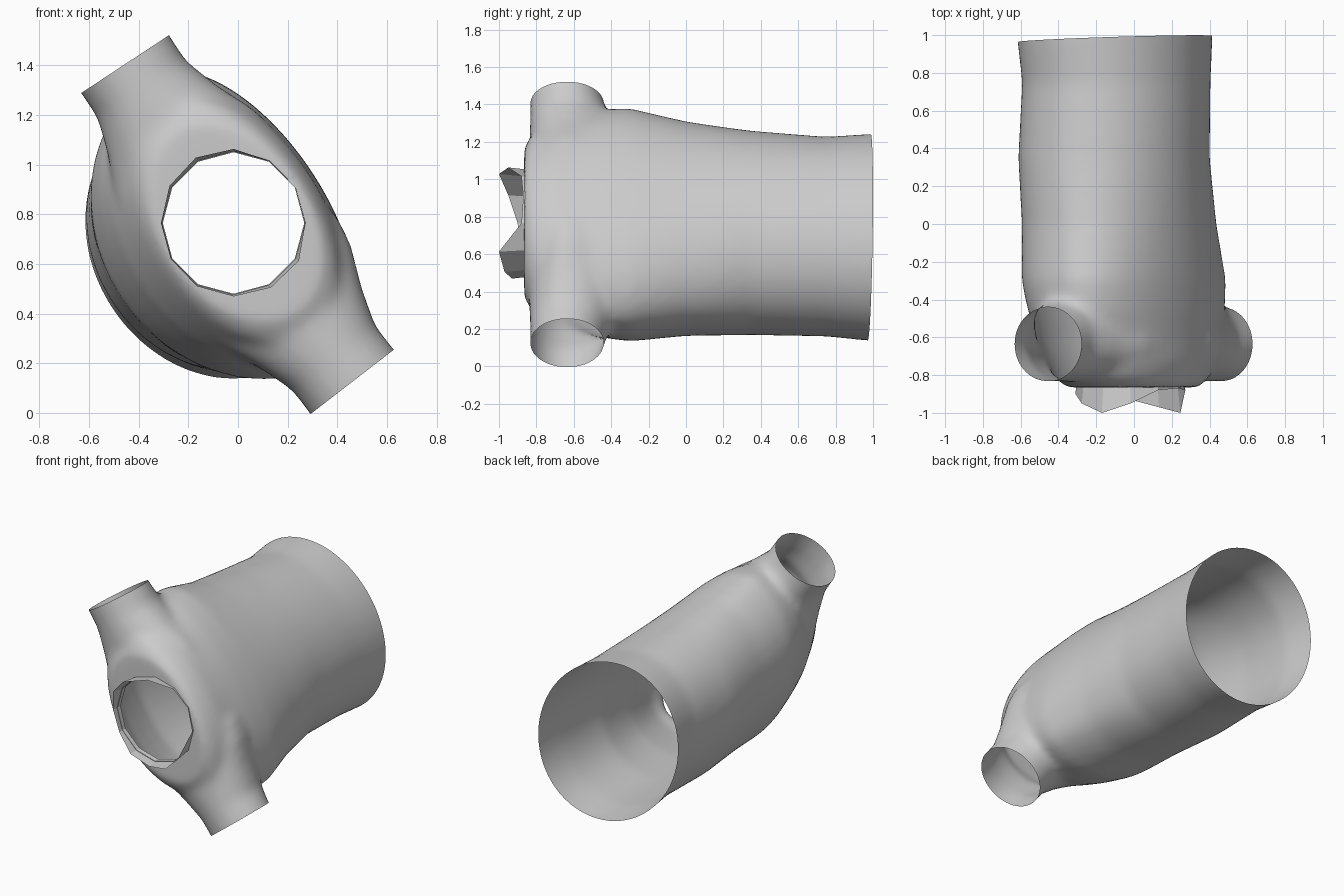
import bpy, bmesh, math
from mathutils import Vector

if "Cube" in bpy.data.objects:
    bpy.data.objects.remove(bpy.data.objects["Cube"])

LONG = Vector((-.55, 0, .835)).normalized()    # towards the upper branch
WIDE = Vector((LONG.z, 0, -LONG.x))            # across, towards upper right


def loft(bm, rings):
    """Closed solid skinned through equal-length rings of points."""
    loops = [[bm.verts.new(p) for p in ring] for ring in rings]
    n = len(loops[0])
    for a, b in zip(loops, loops[1:]):
        for i in range(n):
            bm.faces.new((a[i], a[(i + 1) % n], b[(i + 1) % n], b[i]))
    bm.faces.new(loops[0])
    bm.faces.new(loops[-1])


def body_ring(y, cx, cz, long, right, left, n=48):
    """Slanted oval with different depth on its two flanks."""
    pts = []
    for i in range(n):
        t = math.tau * i / n
        s = math.sin(t)
        pts.append(Vector((cx, y, cz)) + LONG * long * math.cos(t)
                   + WIDE * s * (right if s > 0 else left))
    return pts


def branch_rings(centre, normal, n=32):
    """Flared side branch ending at centre, running a little past it."""
    side = Vector((-normal.z, 0, normal.x))
    rings = []
    for s, r, front, back in ((-.56, .36, .18, .36), (-.44, .335, .19, .36),
                              (-.28, .265, .205, .30), (-.12, .213, .20, .235),
                              (0, .215, .20, .195), (.14, .22, .20, .18)):
        ring = []
        for i in range(n):
            t = math.tau * i / n
            v = math.sin(t)
            ring.append(centre + normal * s + side * r * math.cos(t)
                        + Vector((0, v * (back if v > 0 else front), 0)))
        rings.append(ring)
    return rings


# Solid blank: main vessel and two branches
bm = bmesh.new()
sections = (
    (1.15, -.10, .69, .585, .49, .495), (.98, -.10, .69, .58, .485, .49),
    (.75, -.09, .695, .56, .465, .475), (.35, -.09, .72, .575, .45, .50),
    (0, -.03, .755, .615, .385, .54), (-.30, .02, .785, .68, .335, .585),
    (-.45, .018, .785, .67, .335, .54), (-.60, .01, .78, .62, .335, .48),
    (-.73, .01, .78, .58, .33, .415), (-.82, .005, .775, .53, .31, .36),
    (-.865, 0, .77, .44, .29, .315))
loft(bm, [body_ring(*s) for s in sections])
branches = [(Vector((-.455, -.635, 1.405)), LONG),
            (Vector((.46, -.635, .125)), Vector((.61, 0, -.79)).normalized())]
for centre, normal in branches:
    loft(bm, branch_rings(centre, normal))
bmesh.ops.recalc_face_normals(bm, faces=bm.faces[:])
mesh = bpy.data.meshes.new("vessel_body")
bm.to_mesh(mesh)
bm.free()
body = bpy.data.objects.new("vessel_body", mesh)
bpy.context.collection.objects.link(body)

# Fuse and soften the joints
fuse = body.modifiers.new("fuse", 'REMESH')
fuse.mode = 'VOXEL'
fuse.voxel_size = .024
soft = body.modifiers.new("soften", 'SMOOTH')
soft.factor = .5
soft.iterations = 14
dg = bpy.context.evaluated_depsgraph_get()
bm = bmesh.new()
bm.from_mesh(bpy.data.meshes.new_from_object(body.evaluated_get(dg)))
body.modifiers.clear()

# Slice open the back and the branch ends
cuts = branches + [(Vector((-.1, .98, .69)), Vector((-.035, 1, -.02)))]
for point, normal in cuts:
    bmesh.ops.bisect_plane(bm, geom=bm.verts[:] + bm.edges[:] + bm.faces[:],
                           plane_co=point, plane_no=normal, clear_outer=True)

# Cut a twelve-sided window in the front
SIDES, RADIUS = 12, .285
HUB = Vector((-.018, 0, .765))


def spoke(i, r):
    t = math.tau * i / SIDES
    return Vector((math.cos(t), 0, math.sin(t))) * r


def front_faces(r):
    out = []
    for f in bm.faces:
        m = f.calc_center_median()
        if m.y < -.6 and math.hypot(m.x - HUB.x, m.z - HUB.z) < r:
            out.append(f)
    return out


apothem = RADIUS * math.cos(math.pi / SIDES)
for i in range(SIDES):
    d = spoke(i + .5, 1)
    faces = front_faces(.34)
    geom = list({v for f in faces for v in f.verts}) + \
        list({e for f in faces for e in f.edges}) + faces
    bmesh.ops.bisect_plane(bm, geom=geom, plane_co=HUB + d * apothem, plane_no=d)
inside = [f for f in front_faces(.34)
          if all((f.calc_center_median() - HUB).dot(spoke(i + .5, 1)) < apothem
                 for i in range(SIDES))]
bmesh.ops.delete(bm, geom=inside, context='FACES')
bm.to_mesh(mesh)
bm.free()

# Ragged collar standing around the window
tips = (-.88, -.87, -.88, -.95, -1.0, -.95, -.90, -.89, -.92, -.93, -.97, -1.0)
bm = bmesh.new()
base = [bm.verts.new(HUB + spoke(i, RADIUS) + Vector((0, -.83, 0)))
        for i in range(SIDES)]
tip = [bm.verts.new(HUB + spoke(i, RADIUS + .12 * (-.84 - tips[i]))
                    + Vector((0, tips[i], 0))) for i in range(SIDES)]
for i in range(SIDES):
    j = (i + 1) % SIDES
    bm.faces.new((base[i], base[j], tip[j], tip[i]))
collar_mesh = bpy.data.meshes.new("front_collar")
bm.to_mesh(collar_mesh)
bm.free()
collar = bpy.data.objects.new("front_collar", collar_mesh)
bpy.context.collection.objects.link(collar)

# Smooth the body, keep the collar faceted
bpy.context.view_layer.objects.active = body
body.select_set(True)
bpy.ops.object.shade_smooth_by_angle(angle=math.radians(40))
